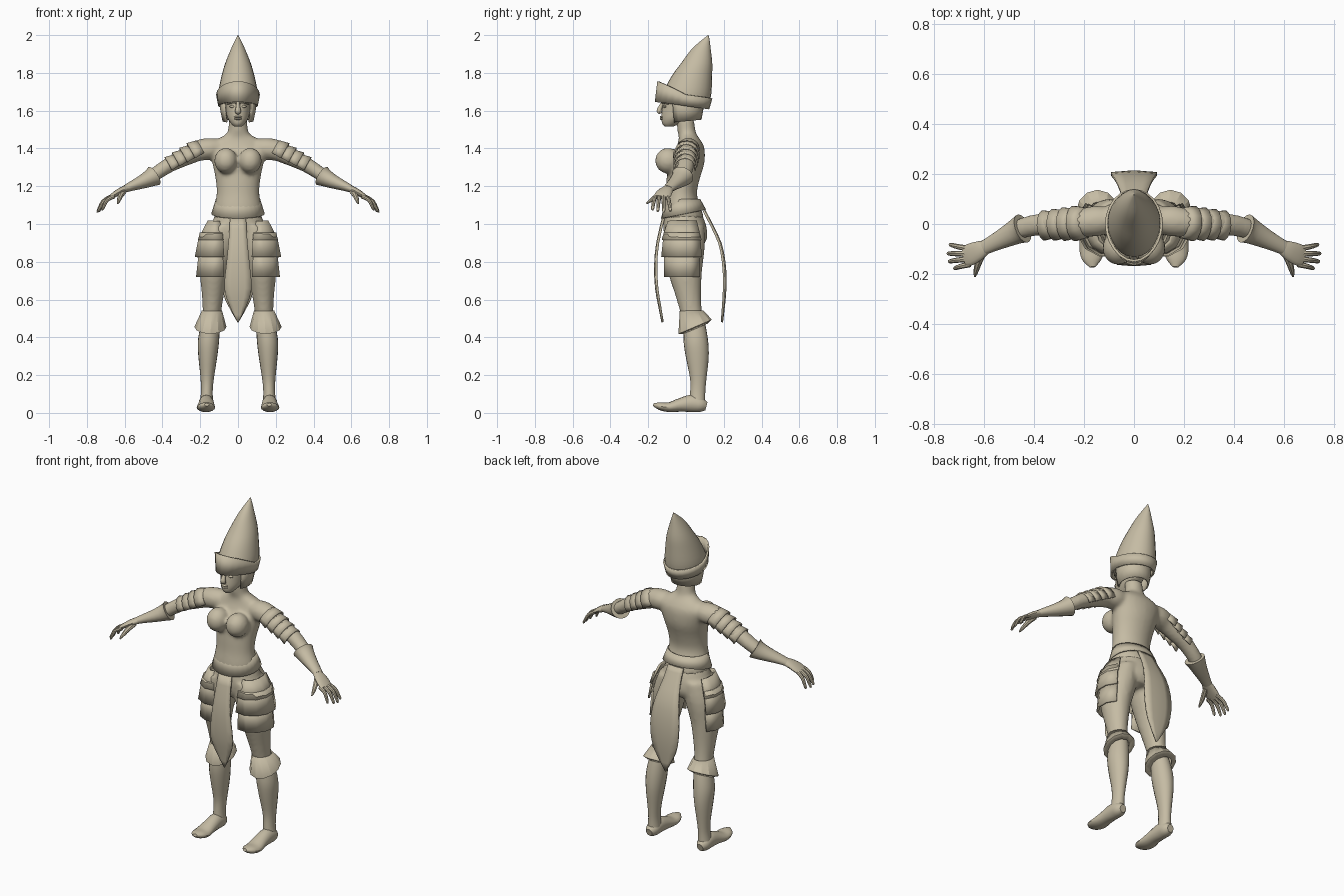
import bpy, bmesh, math
from mathutils import Vector as V

mat = bpy.data.materials.new("warm_beige")
mat.diffuse_color = (0.56, 0.50, 0.37, 1)


def spline(keys, steps):
    """Catmull-Rom through tuples of numbers."""
    out, n = [], len(keys)
    for i in range(n - 1):
        p = [keys[max(0, min(n - 1, i + d))] for d in (-1, 0, 1, 2)]
        for s in range(steps):
            t = s / steps
            out.append([0.5 * (2 * b + (c - a) * t + (2 * a - 5 * b + 4 * c - d) * t * t
                               + (3 * b - a - 3 * c + d) * t ** 3) for a, b, c, d in zip(*p)])
    return out + [list(keys[-1])]


def grid(bm, rows, closed=True, caps=True):
    """Skin a list of point rows."""
    vs = [[bm.verts.new(p) for p in r] for r in rows]
    n = len(rows[0])
    for a, b in zip(vs, vs[1:]):
        for i in range(n if closed else n - 1):
            j = (i + 1) % n
            bm.faces.new((a[i], a[j], b[j], b[i]))
    if closed and caps:
        bm.faces.new(vs[0][::-1])
        bm.faces.new(vs[-1])


def oval(c, u, v, ra, rb, n=20, a0=0.0, a1=360.0):
    closed = a1 - a0 >= 360
    m = n if closed else n - 1
    ang = [math.radians(a0 + (a1 - a0) * i / m) for i in range(n)]
    return [V(c) + u * (ra * math.cos(a)) + v * (rb * math.sin(a)) for a in ang]


def stack(bm, keys, steps=3, n=20):
    """Level rings: (z, cx, cy, rx, ry)."""
    grid(bm, [oval((x, y, z), V((1, 0, 0)), V((0, 1, 0)), a, b, n)
              for z, x, y, a, b in spline(keys, steps)])


def tube(bm, keys, steps=3, n=16, ref=(0, 1, 0)):
    """Rings across a path: (x, y, z, ra, rb); ra lies along ref."""
    k = spline(keys, steps)
    rows = []
    for i, q in enumerate(k):
        t = (V(k[min(i + 1, len(k) - 1)][:3]) - V(k[max(i - 1, 0)][:3])).normalized()
        u = V(ref)
        u = (u - t * u.dot(t)).normalized()
        rows.append(oval(q[:3], u, t.cross(u), q[3], q[4], n))
    grid(bm, rows)


def ball(bm, c, r):
    ret = bmesh.ops.create_uvsphere(bm, u_segments=20, v_segments=14, radius=1)
    for v in ret["verts"]:
        v.co = V(c) + V((v.co.x * r[0], v.co.y * r[1], v.co.z * r[2]))


def make(name, bm, mirror=False, thick=0, fuse=0, angle=40):
    bmesh.ops.recalc_face_normals(bm, faces=bm.faces[:])
    me = bpy.data.meshes.new(name)
    bm.to_mesh(me)
    bm.free()
    me.materials.append(mat)
    ob = bpy.data.objects.new(name, me)
    bpy.context.collection.objects.link(ob)
    bpy.ops.object.select_all(action='DESELECT')
    ob.select_set(True)
    bpy.context.view_layer.objects.active = ob
    bpy.ops.object.shade_smooth_by_angle(angle=math.radians(angle))
    if thick:
        m = ob.modifiers.new("thickness", 'SOLIDIFY')
        m.thickness, m.offset = thick, 0
    if mirror:
        m = ob.modifiers.new("mirror", 'MIRROR')
        m.use_mirror_merge = False
    if fuse:
        m = ob.modifiers.new("fuse", 'REMESH')
        m.mode, m.voxel_size, m.use_smooth_shade = 'VOXEL', fuse, True
        m = ob.modifiers.new("soften", 'SMOOTH')
        m.factor, m.iterations = 0.5, 5
    return ob


# torso with neck, bust and upper arms
bm = bmesh.new()
stack(bm, [(1.03, 0, -.012, .128, .108), (1.09, 0, -.02, .126, .098), (1.16, 0, -.025, .113, .083),
           (1.24, 0, -.015, .119, .088), (1.32, 0, .002, .135, .095), (1.40, 0, .022, .15, .076),
           (1.44, 0, .02, .125, .06), (1.465, 0, .012, .08, .05), (1.49, 0, .003, .054, .048),
           (1.56, 0, -.005, .049, .046)], n=28)
ball(bm, (.064, -.096, 1.335), (.062, .068, .068))
tube(bm, [(.09, .015, 1.40, .05, .05), (.15, .012, 1.398, .062, .058), (.21, .005, 1.388, .056, .056),
          (.28, .003, 1.355, .05, .048), (.36, 0, 1.315, .045, .041), (.43, -.012, 1.27, .042, .037),
          (.48, -.03, 1.235, .038, .034)])
make("torso", bm, True, fuse=.011)

# flared tunic hem, dipping at the front
bm = bmesh.new()
X, Y, Z = V((1, 0, 0)), V((0, 1, 0)), V((0, 0, 1))
rows = [oval((0, -.016, 1.13), X, Y, .114, .088, 28), oval((0, -.013, 1.055), X, Y, .138, .115, 28)]
for p in rows[1]:
    p.z += .2 * p.y
grid(bm, rows, caps=False)
make("tunic_hem", bm, thick=.008)

# trousers
bm = bmesh.new()
stack(bm, [(1.06, 0, -.015, .118, .095), (1.0, 0, -.008, .14, .113), (.93, 0, 0, .155, .113),
           (.885, 0, 0, .13, .09)], n=28)
stack(bm, [(.99, .08, -.008, .075, .105), (.88, .103, -.008, .092, .108), (.75, .125, -.006, .077, .091),
           (.62, .133, .012, .058, .068), (.53, .138, .028, .049, .058), (.45, .145, .045, .05, .055)])
make("trousers", bm, True, fuse=.011)

# boots
bm = bmesh.new()
stack(bm, [(.50, .142, .04, .048, .055), (.44, .15, .048, .053, .06), (.37, .157, .053, .056, .065),
           (.29, .16, .06, .049, .06), (.18, .163, .065, .035, .043), (.11, .165, .062, .031, .04),
           (.05, .167, .06, .036, .042)])
tube(bm, [(.168, .108, .035, .02, .022), (.168, .08, .042, .037, .038), (.168, .03, .05, .04, .046),
          (.168, -.03, .042, .043, .036), (.17, -.09, .03, .049, .026), (.168, -.14, .036, .04, .02),
          (.165, -.172, .044, .012, .008)], ref=(1, 0, 0))
make("boot", bm, True)

# knee cuffs, tilted down at the front
bm = bmesh.new()
rows = [oval((.138, .03, .54), X, Y, .051, .06, 12), oval((.146, .048, .457), X, Y, .082, .086, 12),
        oval((.15, .05, .447), X, Y, .055, .06, 12)]
for r in rows[1:]:
    for p in r:
        p.z += .43 * (p.y - .048)
grid(bm, rows, caps=False)
make("knee_cuff", bm, True, thick=.006, angle=25)

# three tiers of hip plates
tiers = [(1.015, .045, .085, .915, .10, .118), (.955, .088, .106, .825, .115, .12),
         (.85, .093, .104, .72, .108, .106)]
for k, (z0, a0, b0, z1, a1, b1) in enumerate(tiers):
    bm = bmesh.new()
    grid(bm, [oval((.112, -.008, z0), X, Y, a0, b0, 6, -110, 48),
              oval((.112, -.008, z1), X, Y, a1, b1, 6, -110, 48)], closed=False)
    make("hip_plate_%d" % (k + 1), bm, True, thick=.012, angle=20)

# front and back hanging cloths: (z, y, half width)
cloths = {"front_cloth": (-1, [(1.03, -.122, .042), (.9, -.152, .05), (.78, -.163, .062), (.66, -.158, .072),
                               (.57, -.142, .046), (.48, -.124, .002)]),
          "back_cloth": (1, [(1.07, .098, .05), (1.0, .135, .055), (.9, .182, .075), (.8, .203, .09),
                             (.7, .209, .09), (.6, .204, .068), (.48, .19, .002)])}
for name, (s, keys) in cloths.items():
    bm = bmesh.new()
    grid(bm, [[(w * f, y - s * .08 * w * abs(f), z) for f in (-1, -.5, 0, .5, 1)]
              for z, y, w in spline(keys, 2)], closed=False)
    make(name, bm, thick=.012, angle=30)

# overlapping upper arm plates
t = V((.16, -.01, -.085)).normalized()
u = (Y - t * Y.dot(t)).normalized()
v = t.cross(u)
bm = bmesh.new()
for k in range(4):
    c = V((.19, .005, 1.388)) + t * (.046 * k)
    r = .062 - .0035 * k
    grid(bm, [oval(c, u, v, r - .004, r - .004, 9, -15, 195),
              oval(c + t * .055, u, v, r + .006, r + .008, 9, -15, 195)], closed=False)
make("arm_plate", bm, True, thick=.008, angle=30)

# gauntlets with flared cuff
bm = bmesh.new()
tube(bm, [(.445, -.018, 1.255, .06, .056), (.465, -.027, 1.243, .053, .047), (.51, -.05, 1.222, .043, .036),
          (.56, -.075, 1.202, .034, .026), (.60, -.095, 1.185, .029, .019)], steps=2)
make("gauntlet", bm, True)

# hands: palm, fingers and thumb
bm = bmesh.new()
tube(bm, [(.585, -.088, 1.19, .026, .018), (.62, -.106, 1.175, .038, .018),
          (.655, -.122, 1.155, .044, .015), (.678, -.13, 1.14, .04, .011)])
tips = [(.738, -.082, 1.068), (.746, -.118, 1.064), (.742, -.15, 1.068), (.72, -.178, 1.076)]
for i, tip in enumerate(tips):
    a, b = V((.672 - .008 * abs(i - 1), -.098 - .021 * i, 1.146)), V(tip)
    m = a.lerp(b, .5) + V((.006, 0, .014))
    tube(bm, [(*a, .012, .011), (*m, .0105, .01), (*a.lerp(b, .94), .008, .007), (*b, .003, .003)], n=8)
tube(bm, [(.605, -.115, 1.172, .016, .014), (.622, -.155, 1.148, .014, .013), (.632, -.19, 1.122, .01, .009),
          (.636, -.21, 1.108, .004, .004)], n=8, ref=(1, 0, 0))
make("hand", bm, True)

# head with nose, lips, brow and eyes
bm = bmesh.new()
stack(bm, [(1.515, 0, -.09, .018, .02), (1.53, 0, -.08, .035, .045), (1.56, 0, -.055, .055, .075),
           (1.60, 0, -.03, .065, .098), (1.64, 0, -.022, .07, .1), (1.70, 0, -.012, .07, .1),
           (1.73, 0, 0, .04, .05)], n=24)
make("head", bm)
bm = bmesh.new()
tube(bm, [(0, -.122, 1.645, .009, .008), (0, -.135, 1.62, .011, .011), (0, -.142, 1.598, .016, .014),
          (0, -.134, 1.586, .013, .008)], n=10, ref=(1, 0, 0))
make("nose", bm)
bm = bmesh.new()
for z in (1.557, 1.567):
    ball(bm, (0, -.129, z), (.021, .01, .006))
make("lips", bm)
bm = bmesh.new()
ball(bm, (.03, -.112, 1.622), (.014, .009, .007))
tube(bm, [(.01, -.124, 1.642, .006, .006), (.032, -.118, 1.644, .007, .007), (.056, -.092, 1.636, .005, .005)], n=8)
make("eye_and_brow", bm, True)

# neck guard with cheek strips
bm = bmesh.new()
rows = [oval((0, -.005, 1.68), X, Y, .094, .1, 15, -42, 222), oval((0, -.005, 1.60), X, Y, .09, .092, 15, -42, 222),
        oval((0, -.005, 1.545), X, Y, .078, .083, 15, -42, 222)]
for p in rows[2]:
    p.z += .1 * p.y
grid(bm, rows, closed=False)
make("neck_guard", bm, thick=.008, angle=35)

# tall helmet leaning back: (z, cx, cy, rx, ry)
bm = bmesh.new()
stack(bm, [(1.655, 0, -.002, .104, .13), (1.70, 0, .008, .104, .127), (1.78, 0, .03, .088, .108),
           (1.85, 0, .056, .068, .083), (1.925, 0, .08, .038, .051), (1.975, 0, .105, .014, .02),
           (2.0, 0, .118, .001, .001)], n=24)
make("helmet", bm)

# helmet brim, peaked at the front
bm = bmesh.new()
rows = [oval((0, -.004, 1.625), X, Y, .1, .122, 24), oval((0, 0, 1.685), X, Y, .111, .135, 24)]
for k, r in enumerate(rows):
    for p in r:
        front = max(0, -p.y / .135)
        p.z += (.07 * front if k else .022 * front) - .14 * max(0, p.y)
        p.y -= (.012 if k else .042) * front ** 3
grid(bm, rows, caps=False)
make("helmet_brim", bm, thick=.01, angle=30)
